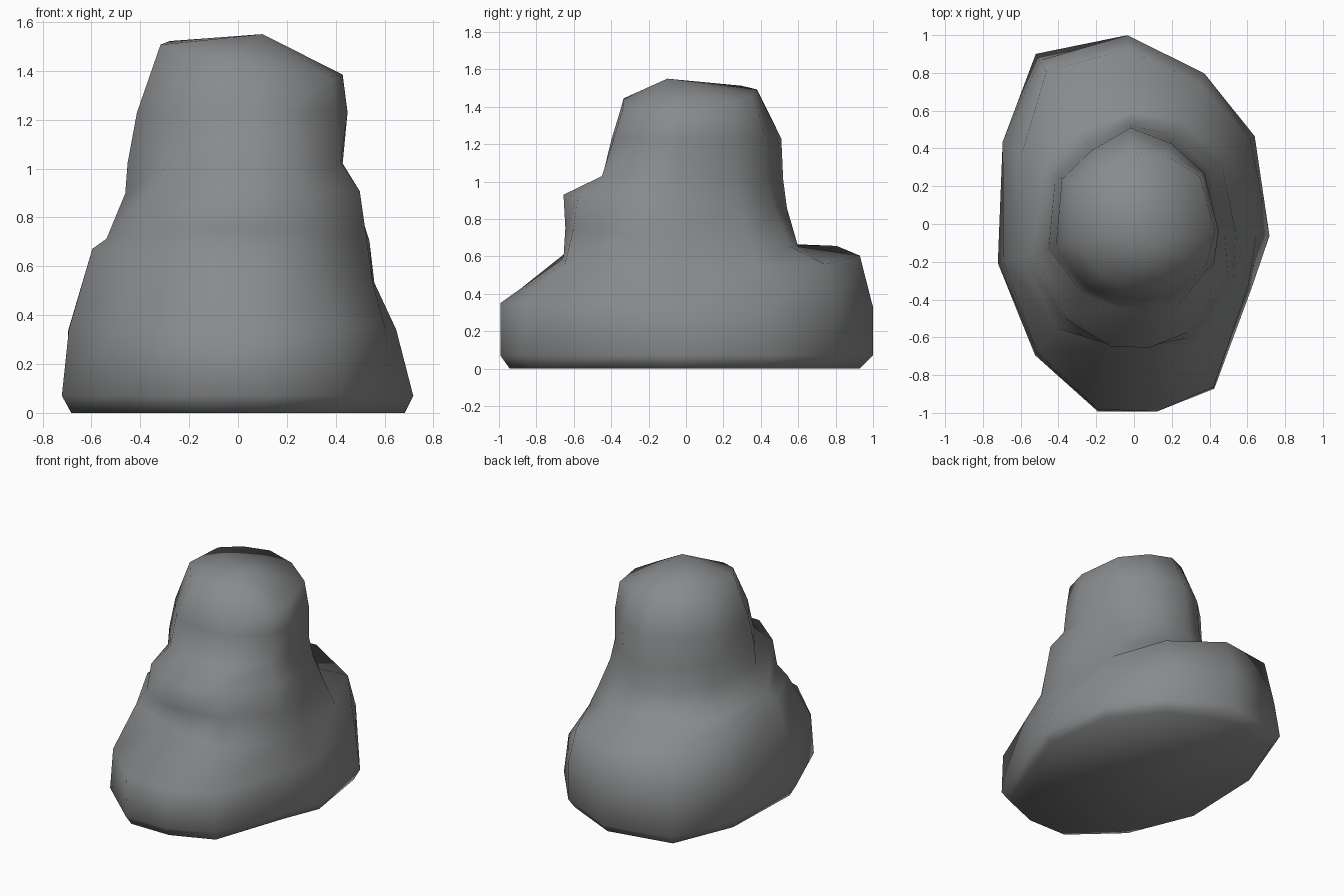
import bpy, bmesh, math

# Stone material
stone = bpy.data.materials.new("stone grey")
stone.diffuse_color = (0.25, 0.255, 0.26, 1)

# Directions (degrees, from +x) of the boulder's vertical ridges
ANGLES = [-5, 36, 65, 92, 120, 148, 196, 233, 259, 277, 296, 331]

# Horizontal rings, bottom to top: (height, slope in x, slope in y, radii)
RINGS = [
    (0.00, 0, 0, [.685, .75, .83, .93, .97, .78, .71, .82, .96, .95, .92, .66]),
    (0.07, 0, 0, [.72, .79, .88, 1.0, 1.04, .82, .75, .87, 1.01, 1.0, .97, .71]),
    (0.34, 0, -.01, [.65, .76, .88, 1.0, 1.0, .82, .72, .85, 1.0, 1.0, .96, .69]),
    (0.60, -.12, 0, [.56, .63, .82, .93, .93, .70, .62, .69, .66, .66, .72, .63]),  # back shelf edge
    (0.70, 0, -.08, [.54, .57, .61, .60, .58, .56, .56, .62, .65, .65, .67, .60]),
    (0.89, 0, -.06, [.48, .49, .52, .54, .50, .49, .48, .59, .66, .66, .64, .57]),  # front shelf edge
    (1.02, 0, -.02, [.43, .46, .48, .52, .46, .46, .47, .46, .45, .45, .50, .48]),
    (1.23, 0, 0, [.45, .46, .47, .51, .45, .45, .43, .42, .40, .40, .43, .46]),
    (1.46, -.17, .08, [.43, .43, .40, .38, .34, .33, .33, .32, .34, .34, .37, .44]),
]

# Loft the rings into one closed boulder
bm = bmesh.new()
loops = []
for z, sx, sy, radii in RINGS:
    loop = []
    for a, r in zip(ANGLES, radii):
        x, y = r * math.cos(math.radians(a)), r * math.sin(math.radians(a))
        loop.append(bm.verts.new((x, y, z + sx * x + sy * y)))
    loops.append(loop)
n = len(ANGLES)
for low, high in zip(loops, loops[1:]):
    for i in range(n):
        j = (i + 1) % n
        bm.faces.new((low[i], low[j], high[j], high[i]))

# Flat base and blunt peak
bm.faces.new(loops[0][::-1])
peak = bm.verts.new((0.10, -0.10, 1.55))
for i in range(n):
    bm.faces.new((loops[-1][i], loops[-1][(i + 1) % n], peak))
bmesh.ops.recalc_face_normals(bm, faces=bm.faces)
for f in bm.faces:
    f.smooth = True

mesh = bpy.data.meshes.new("boulder")
bm.to_mesh(mesh)
bm.free()
mesh.materials.append(stone)
boulder = bpy.data.objects.new("boulder", mesh)
bpy.context.collection.objects.link(boulder)
